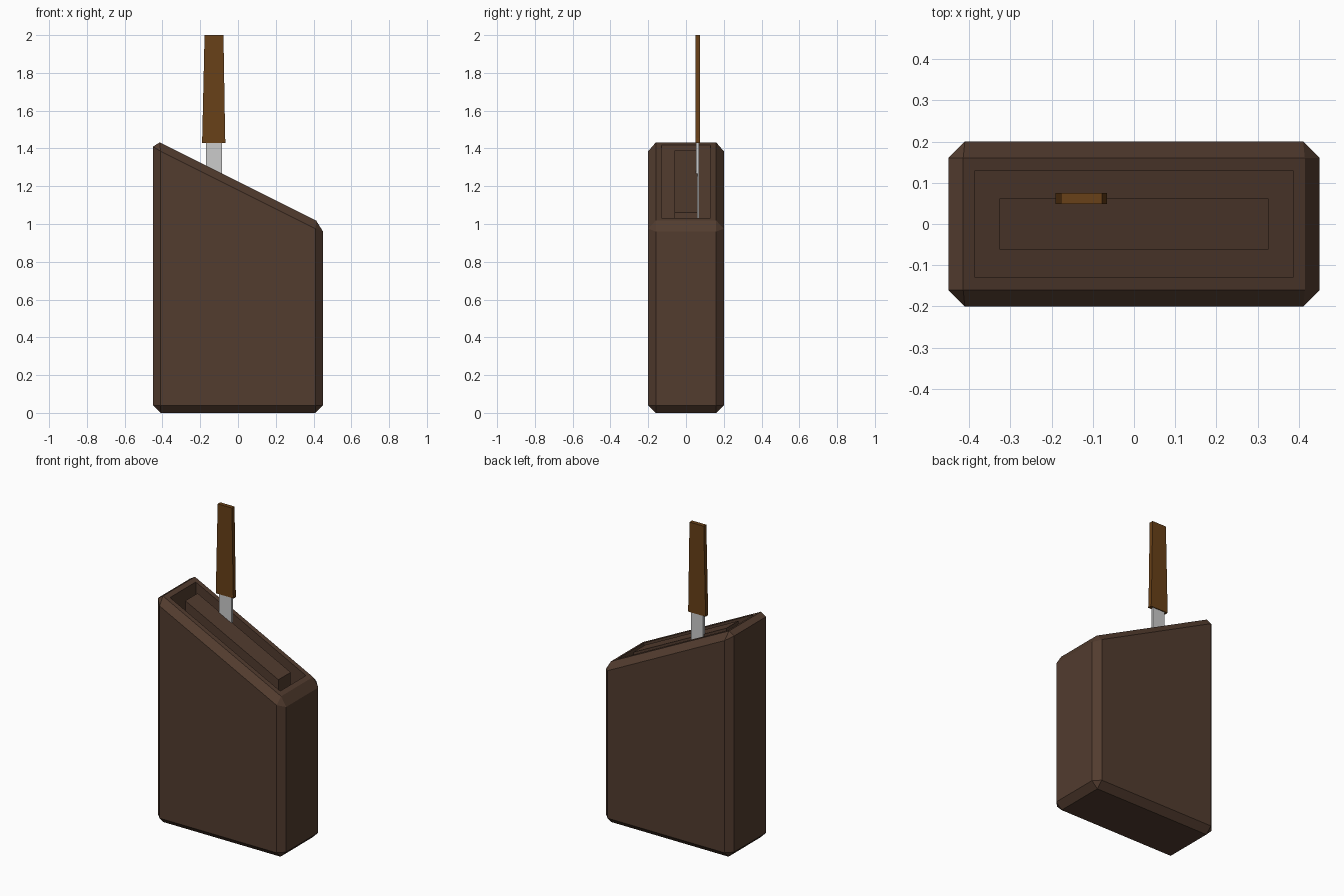
import bpy, bmesh

if "Cube" in bpy.data.objects:
    bpy.data.objects.remove(bpy.data.objects["Cube"])


def material(name, rgb):
    m = bpy.data.materials.new(name)
    m.diffuse_color = (*rgb, 1)
    m.use_nodes = True
    m.node_tree.nodes["Principled BSDF"].inputs["Base Color"].default_value = m.diffuse_color
    return m


def prism(profile, y0, y1):
    """Extrude an x-z outline from y0 to y1."""
    bm = bmesh.new()
    face = bm.faces.new([bm.verts.new((x, y0, z)) for x, z in profile])
    new = bmesh.ops.extrude_face_region(bm, geom=[face], use_keep_orig=True)["geom"]
    verts = [v for v in new if isinstance(v, bmesh.types.BMVert)]
    bmesh.ops.translate(bm, verts=verts, vec=(0, y1 - y0, 0))
    bmesh.ops.recalc_face_normals(bm, faces=bm.faces[:])
    return bm


def finish(bm, name, mat=None):
    bm.normal_update()
    me = bpy.data.meshes.new(name)
    bm.to_mesh(me)
    bm.free()
    ob = bpy.data.objects.new(name, me)
    bpy.context.collection.objects.link(ob)
    if mat:
        me.materials.append(mat)
    return ob


dark_wood = material("dark_wood", (0.085, 0.045, 0.028))
handle_wood = material("handle_wood", (0.14, 0.052, 0.009))

# Chamfered block with a sloping top
bm = prism([(-0.45, 0), (0.45, 0), (0.45, 1.0), (-0.45, 1.45)], -0.2, 0.2)
bmesh.ops.bevel(bm, geom=bm.edges[:], offset=0.04, segments=1,
                affect='EDGES', profile=0.5)
bm.normal_update()
top = max((f for f in bm.faces if f.normal.z > 0.5), key=lambda f: f.calc_area())

# Ring-shaped well sunk straight down, leaving a divider flush with the rim
bmesh.ops.inset_region(bm, faces=[top], thickness=0.044)
ring = bmesh.ops.inset_region(bm, faces=[top], thickness=0.095)["faces"]
new = bmesh.ops.extrude_face_region(bm, geom=ring)["geom"]
well = [v for v in new if isinstance(v, bmesh.types.BMVert)]
bmesh.ops.translate(bm, verts=well, vec=(0, 0, -0.8))
old = [f for f in ring if f.is_valid]
if old:
    bmesh.ops.delete(bm, geom=old, context='FACES_ONLY')
bmesh.ops.recalc_face_normals(bm, faces=bm.faces[:])
finish(bm, "knife_block", dark_wood)

# Knife blade reaching down into the well
finish(prism([(-0.17, 1.43), (-0.17, 0.55), (-0.085, 0.66), (-0.085, 1.43)],
             0.054, 0.07), "knife_blade")

# Tapered knife handle
finish(prism([(-0.19, 1.43), (-0.065, 1.43), (-0.068, 1.455),
              (-0.077, 2.0), (-0.177, 2.0)], 0.049, 0.075),
       "knife_handle", handle_wood)
